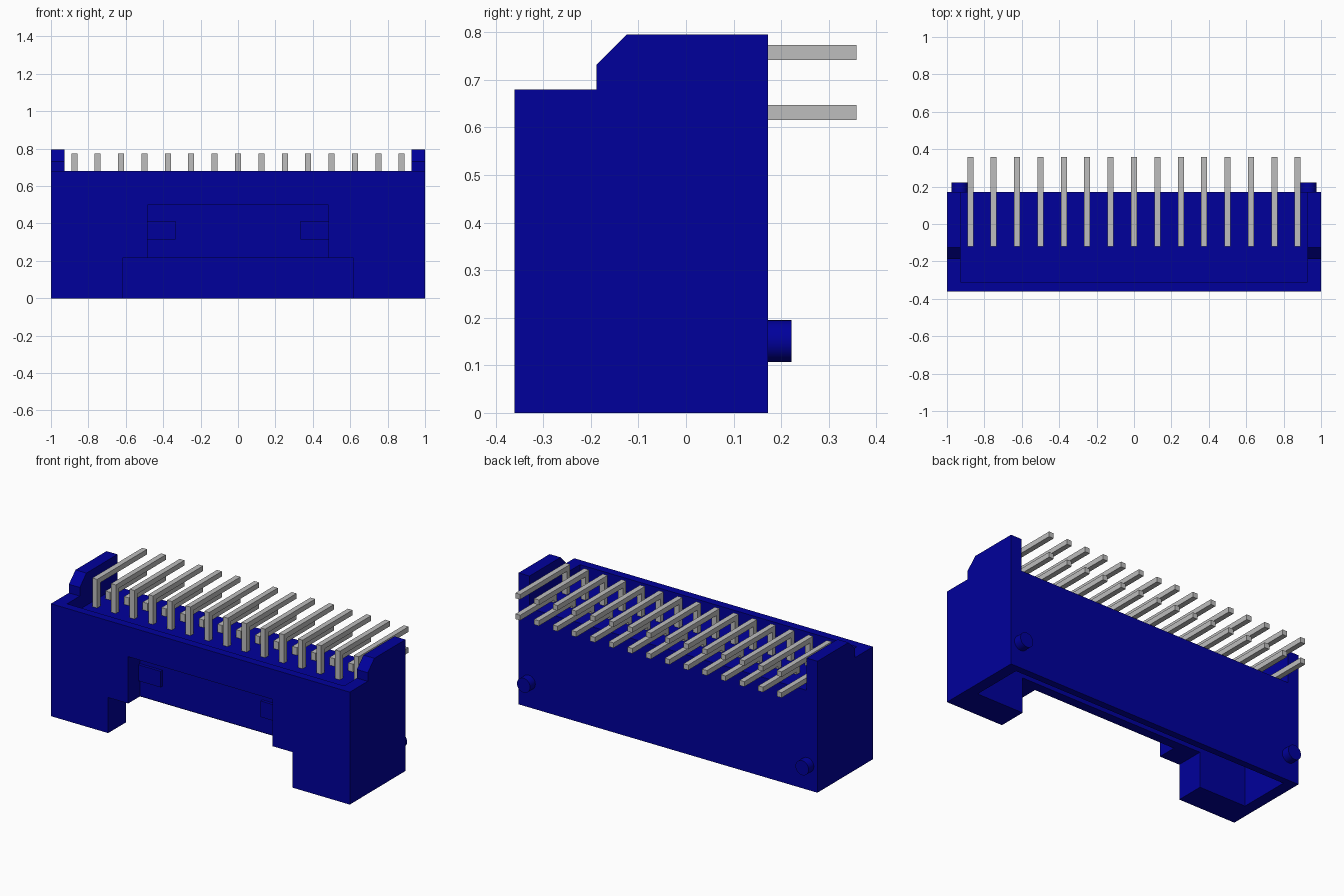
import bpy
import bmesh
import math
from mathutils import Vector

old = bpy.data.objects.get("Cube")
if old:
    bpy.data.objects.remove(old, do_unlink=True)


def material(name, color, rough):
    m = bpy.data.materials.new(name)
    m.use_nodes = True
    m.diffuse_color = color
    bsdf = m.node_tree.nodes["Principled BSDF"]
    bsdf.inputs["Base Color"].default_value = color
    bsdf.inputs["Roughness"].default_value = rough
    return m


blue = material("dark_blue_plastic", (0, 0, 0.33, 1), 0.5)
metal = material("grey_metal", (0.51, 0.51, 0.51, 1), 0.5)


def side_profile(name, points, x0, x1, mat):
    """Extrude a (y, z) outline along x."""
    bm = bmesh.new()
    face = bm.faces.new([bm.verts.new((x0, y, z)) for y, z in points])
    grown = bmesh.ops.extrude_face_region(bm, geom=[face])["geom"]
    bmesh.ops.translate(bm, vec=Vector((x1 - x0, 0, 0)),
                        verts=[v for v in grown if isinstance(v, bmesh.types.BMVert)])
    bmesh.ops.recalc_face_normals(bm, faces=bm.faces[:])
    mesh = bpy.data.meshes.new(name)
    bm.to_mesh(mesh)
    bm.free()
    mesh.materials.append(mat)
    obj = bpy.data.objects.new(name, mesh)
    bpy.context.collection.objects.link(obj)
    return obj


def box(name, x0, x1, y0, y1, z0, z1):
    return side_profile(name, [(y0, z0), (y1, z0), (y1, z1), (y0, z1)], x0, x1, blue)


def cut(target, cutter):
    cutter.hide_render = True
    mod = target.modifiers.new("cut", 'BOOLEAN')
    mod.operation = 'DIFFERENCE'
    mod.solver = 'EXACT'
    mod.object = cutter
    bpy.context.view_layer.objects.active = target
    bpy.ops.object.modifier_apply(modifier=mod.name)
    bpy.data.objects.remove(cutter, do_unlink=True)


# Housing: chamfered end outline along the full width
FRONT, BACK, SHELF = -0.36, 0.172, 0.60
RECESS, INNER = -0.245, -0.188
housing = side_profile("housing", [
    (FRONT, 0), (BACK, 0), (BACK, 0.795), (-0.125, 0.795),
    (INNER, 0.732), (INNER, 0.68), (FRONT, 0.68)], -1, 1, blue)

# Pin shelf behind the front lip, mating cavity, low front opening,
# and the shallow recess above it, which keeps a thin wall behind
cut(housing, box("shelf_cutter", -0.927, 0.927, -0.31, 0.4, SHELF, 1))
cut(housing, box("cavity_cutter", -0.93, 0.93, INNER, 0.13, -0.1, 0.52))
cut(housing, box("low_opening_cutter", -0.617, 0.617, -0.5, -0.1, -0.2, 0.215))
cut(housing, box("recess_cutter", -0.483, 0.483, -0.6, RECESS, 0.1, 0.498))

for side, s in (("left", 1), ("right", -1)):
    # Latch tabs on the recess wall
    box(side + "_latch_tab", *sorted((s * 0.335, s * 0.487)),
        RECESS - 0.018, RECESS + 0.01, 0.315, 0.412)

    # Locating pegs on the back
    bpy.ops.mesh.primitive_cylinder_add(
        vertices=32, radius=0.044, depth=0.07,
        location=(s * 0.932, 0.187, 0.151), rotation=(math.pi / 2, 0, 0))
    peg = bpy.context.object
    peg.name = side + "_locating_peg"
    peg.data.materials.append(blue)
    bpy.ops.object.shade_smooth_by_angle()


# Two rows of bent pins, reaching down through the shelf into the cavity
def bent_pin(name, x, y_leg, z_top):
    t, tip, foot = 0.031, 0.358, 0.24
    return side_profile(name, [
        (y_leg, foot), (y_leg + t, foot), (y_leg + t, z_top - t),
        (tip, z_top - t), (tip, z_top), (y_leg, z_top)], x - 0.016, x + 0.016, metal)


PITCH = 0.125
for i in range(15):
    x = (i - 7) * PITCH
    bent_pin(f"upper_pin_{i + 1}", x, -0.12, 0.773)
    bent_pin(f"lower_pin_{i + 1}", x, -0.12 + PITCH, 0.647)
